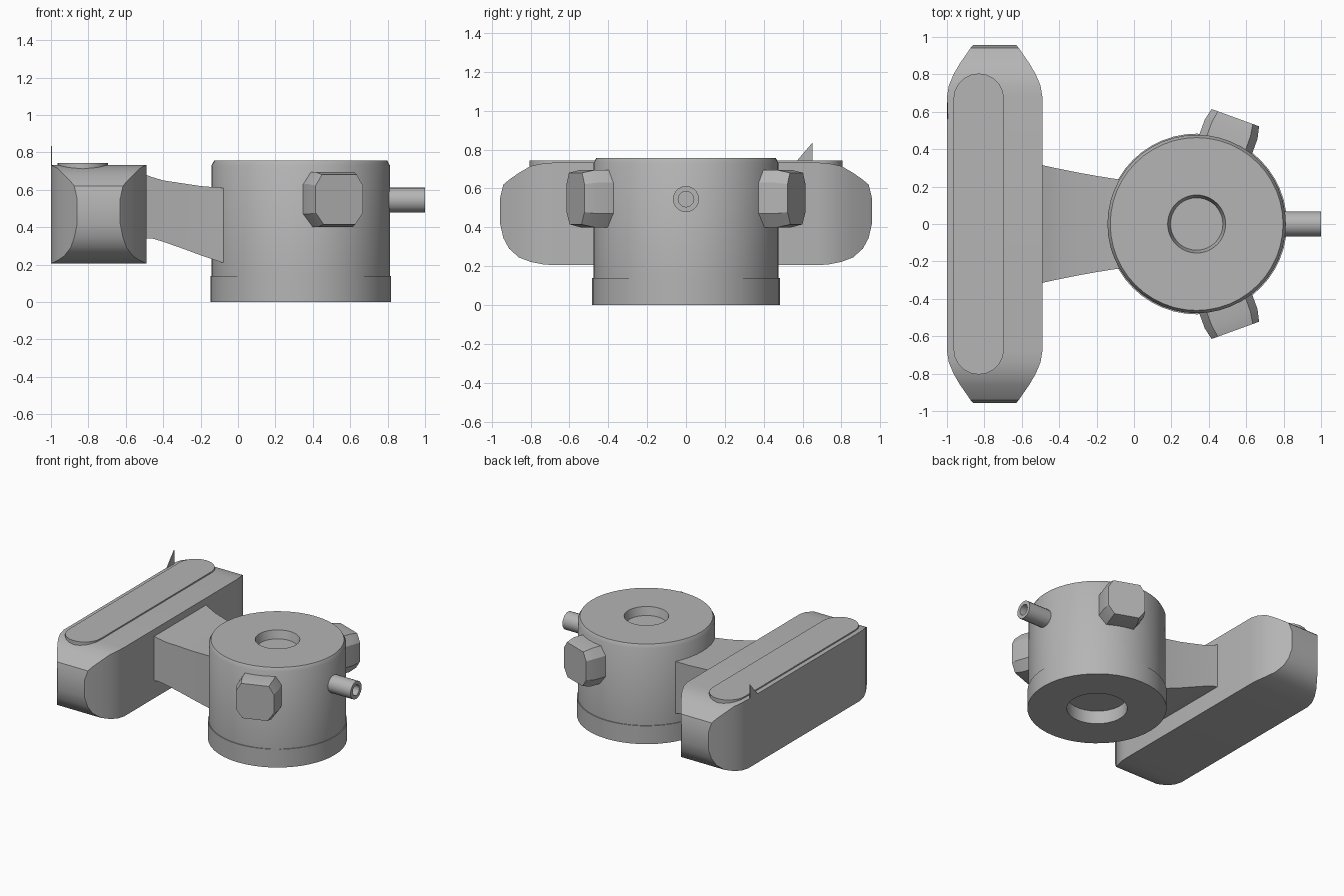
import bpy, bmesh
from math import cos, sin, pi, radians
from mathutils import Vector, Matrix

if "Cube" in bpy.data.objects:
    bpy.data.objects.remove(bpy.data.objects["Cube"])

grey = bpy.data.materials.new("plain grey")
grey.use_nodes = True
COLOUR = (0.46, 0.46, 0.46, 1)
grey.diffuse_color = COLOUR
grey.node_tree.nodes["Principled BSDF"].inputs["Base Color"].default_value = COLOUR


def loft(name, rings, matrix=Matrix(), angle=30):
    """Skin a list of equal-length rings and cap both ends."""
    bm = bmesh.new()
    rows = [[bm.verts.new(matrix @ Vector(p)) for p in ring] for ring in rings]
    n = len(rows[0])
    for a, b in zip(rows, rows[1:]):
        for i in range(n):
            j = (i + 1) % n
            bm.faces.new((a[i], a[j], b[j], b[i]))
    bm.faces.new(rows[0][::-1])
    bm.faces.new(rows[-1])
    bmesh.ops.recalc_face_normals(bm, faces=bm.faces)
    mesh = bpy.data.meshes.new(name)
    bm.to_mesh(mesh)
    bm.free()
    mesh.materials.append(grey)
    obj = bpy.data.objects.new(name, mesh)
    bpy.context.collection.objects.link(obj)
    bpy.ops.object.select_all(action='DESELECT')
    obj.select_set(True)
    bpy.context.view_layer.objects.active = obj
    bpy.ops.object.shade_smooth_by_angle(angle=radians(angle))
    return obj


def lathe(name, profile, matrix, sides):
    """Turn (radius, height) points around local z."""
    rings = [[(r * cos(2 * pi * i / sides), r * sin(2 * pi * i / sides), h)
              for i in range(sides)] for r, h in profile]
    return loft(name, rings, matrix)


# Round drum with a seam step, bevelled rim and a recess at each end
drum_place = Matrix.Translation((0.335, 0, 0))
lathe("drum", [(0.21, 0.1), (0.21, 0), (0.483, 0), (0.483, 0.14), (0.477, 0.14),
               (0.477, 0.73), (0.462, 0.757), (0.155, 0.757), (0.14, 0.695)],
      drum_place, 48)

# Hollow outlet pipe pointing to +x
lathe("outlet_pipe", [(0.067, 0.72), (0.067, 1), (0.04, 1), (0.04, 0.84)],
      Matrix.Translation((0, 0, 0.545)) @ Matrix.Rotation(pi / 2, 4, 'Y'), 20)

# Long housing: rectangular sections (y, half width, low z, high z)
half = [(0.68, 0.255, 0.205, 0.733), (0.74, 0.245, 0.21, 0.728),
        (0.80, 0.22, 0.222, 0.715), (0.86, 0.185, 0.245, 0.68),
        (0.91, 0.15, 0.29, 0.645), (0.94, 0.13, 0.345, 0.62),
        (0.957, 0.115, 0.42, 0.55)]
sections = [(-y, w, lo, hi) for y, w, lo, hi in reversed(half)] + half
loft("long_housing", [[(-0.745 - w, y, lo), (-0.745 + w, y, lo),
                       (-0.745 + w, y, hi), (-0.745 - w, y, hi)]
                      for y, w, lo, hi in sections])

# Raised rounded strip on the housing
outline = []
for end in (1, -1):
    for i in range(11):
        a = pi * i / 10 + (0 if end > 0 else pi)
        outline.append((-0.83 + 0.135 * cos(a), end * 0.67 + 0.135 * sin(a)))
loft("top_strip", [[(x, y, z) for x, y in outline] for z in (0.66, 0.743)])

# Small pointed tab on the outer edge of the housing
loft("pointed_tab", [[(x, 0.56, 0.73), (x, 0.65, 0.72), (x, 0.65, 0.835)]
                     for x in (-1, -0.994)])

# Tapering arm between housing and drum: (x, half width, low z, high z)
arm = [(-0.52, 0.322, 0.34, 0.69), (-0.46, 0.308, 0.34, 0.668),
       (-0.40, 0.295, 0.322, 0.65), (-0.30, 0.275, 0.287, 0.635),
       (-0.20, 0.257, 0.25, 0.62), (-0.08, 0.238, 0.21, 0.61),
       (0.0, 0.23, 0.20, 0.607)]
loft("connecting_arm", [[(x, -w, lo), (x, w, lo), (x, w, hi), (x, -w, hi)]
                        for x, w, lo, hi in arm])

# Two chamfered lugs on the drum side
lug_shape = [(-0.10, -0.15), (0.10, -0.15), (0.15, -0.08), (0.15, 0.08),
             (0.11, 0.145), (-0.11, 0.145), (-0.15, 0.08), (-0.15, -0.08)]
for label, side in (("front", -1), ("back", 1)):
    place = (Matrix.Translation((0.335, 0, 0.55))
             @ Matrix.Rotation(side * radians(70), 4, 'Z'))
    loft(label + "_lug", [[(r, t * s, z * s) for t, z in lug_shape]
                          for r, s in ((0.40, 1), (0.54, 1), (0.605, 0.9))],
         place, 20)
